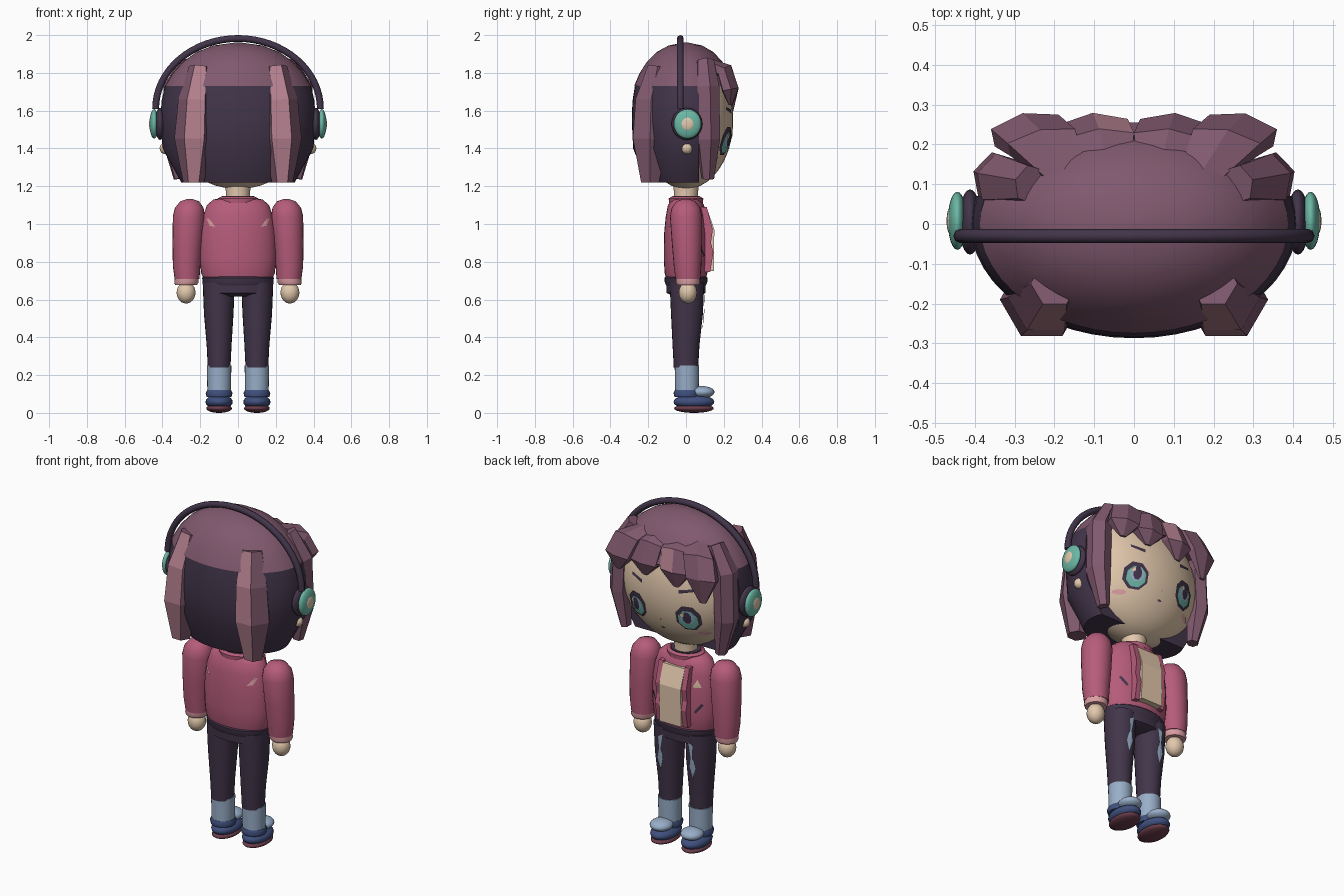
import bpy, bmesh, math
from mathutils import Vector, Matrix
from mathutils.bvhtree import BVHTree

if "Cube" in bpy.data.objects:
    bpy.data.objects.remove(bpy.data.objects["Cube"])


def material(name, code):
    srgb = [int(code[i:i + 2], 16) / 255 for i in (0, 2, 4)]
    col = [c / 12.92 if c < 0.04 else ((c + 0.055) / 1.055) ** 2.4 for c in srgb] + [1]
    m = bpy.data.materials.new(name)
    m.use_nodes = True
    m.diffuse_color = col
    m.node_tree.nodes["Principled BSDF"].inputs["Base Color"].default_value = col
    return m


SKIN = material("skin", "E2C8AC")
HAIR = material("plum hair", "80596E")
SHINE = material("hair highlight", "B4808E")
DARK = material("dark plum", "42354A")
PINK = material("jacket pink", "B65C7A")
PALE = material("cuff pink", "DCA0A4")
TEAL = material("teal", "6CB8A6")
BLUE = material("pale blue", "98AEC8")
NAVY = material("navy", "40507E")
MAROON = material("sole maroon", "6A3C4A")


def finish(name, bm, mats, smooth=None):
    bmesh.ops.recalc_face_normals(bm, faces=bm.faces)
    me = bpy.data.meshes.new(name)
    bm.to_mesh(me)
    bm.free()
    ob = bpy.data.objects.new(name, me)
    bpy.context.collection.objects.link(ob)
    for m in mats:
        me.materials.append(m)
    if smooth:
        bpy.ops.object.select_all(action='DESELECT')
        ob.select_set(True)
        bpy.context.view_layer.objects.active = ob
        bpy.ops.object.shade_smooth_by_angle(angle=math.radians(smooth))
    return ob


def skin_rings(bm, rings):
    """Bridge closed rings of points and cap both ends."""
    vs = [[bm.verts.new(p) for p in r] for r in rings]
    n = len(vs[0])
    for a, b in zip(vs, vs[1:]):
        for i in range(n):
            bm.faces.new((a[i], a[(i + 1) % n], b[(i + 1) % n], b[i]))
    bm.faces.new(vs[0])
    bm.faces.new(vs[-1])


def lathe(name, prof, mat, sy=1, seg=32, cuts=(), front=None):
    """Profile of (radius, z, centre x, centre y), flattened in y by sy."""
    bm = bmesh.new()
    rings = []
    for r, z, *c in prof:
        cx, cy = c or (0, 0)
        ring = []
        for i in range(seg):
            t = 2 * math.pi * i / seg
            k = front if front and math.sin(t) > 0 else sy
            ring.append((cx + r * math.cos(t), cy + r * k * math.sin(t), z))
        rings.append(ring)
    skin_rings(bm, rings)
    for co, no in cuts:
        res = bmesh.ops.bisect_plane(bm, geom=bm.verts[:] + bm.edges[:] + bm.faces[:],
                                     plane_co=co, plane_no=no, clear_outer=True)
        edges = [e for e in res["geom_cut"] if isinstance(e, bmesh.types.BMEdge)]
        bmesh.ops.contextual_create(bm, geom=edges)
    return finish(name, bm, [mat], 40)


def ball(name, loc, rad, mat, seg=24):
    bm = bmesh.new()
    bmesh.ops.create_uvsphere(bm, u_segments=seg, v_segments=seg // 2, radius=1,
                              matrix=Matrix.Translation(loc) @ Matrix.Diagonal((*rad, 1)))
    return finish(name, bm, [mat], 60)


def lock(name, path, out, thick=1, shine=None):
    """Six-sided tapered strand; path points are (x, y, z, radius)."""
    bm = bmesh.new()
    out = Vector(out).normalized()
    side = Vector((0, 0, 1)).cross(out)
    pts = [Vector(p[:3]) for p in path]
    rings = []
    for i, p in enumerate(pts):
        tan = (pts[min(i + 1, len(pts) - 1)] - pts[max(i - 1, 0)]).normalized()
        nrm = side.cross(tan).normalized()
        if nrm.dot(out) + nrm.z < 0:
            nrm.negate()
        r = path[i][3]
        rings.append([p + r * (nrm * thick * math.cos(k * math.pi / 3) +
                               side * math.sin(k * math.pi / 3)) for k in range(6)])
    skin_rings(bm, rings)
    ob = finish(name, bm, [HAIR, SHINE])
    if shine:
        d = Vector(shine).normalized()
        for f in ob.data.polygons:
            f.material_index = int(f.normal.dot(d) > 0.88)
    return ob


def decal(name, target, poly, mat, off=0.005, facing=1):
    """Thin painted shape given in (x, z), laid on the target along y."""
    me = target.data
    tree = BVHTree.FromPolygons([v.co for v in me.vertices], [p.vertices[:] for p in me.polygons])
    bm = bmesh.new()

    def put(x, z):
        hit = tree.ray_cast(Vector((x, facing * 2, z)), Vector((0, -facing, 0)))[0]
        return bm.verts.new((x, (hit.y if hit else 0) + facing * off, z))
    n = len(poly)
    mid = put(sum(p[0] for p in poly) / n, sum(p[1] for p in poly) / n)
    rim = [put(*p) for p in poly]
    for i in range(n):
        bm.faces.new((mid, rim[i], rim[(i + 1) % n]))
    ob = finish(name, bm, [mat])
    if sum(p.normal.y for p in ob.data.polygons) * facing < 0:
        ob.data.flip_normals()
    return ob


def oval(cx, cz, rx, rz, n=8):
    return [(cx + rx * math.cos((i + .5) * 2 * math.pi / n),
             cz + rz * math.sin((i + .5) * 2 * math.pi / n)) for i in range(n)]


def slab(name, prof, x0, x1, mat):
    """Profile in (y, z) extruded along x."""
    bm = bmesh.new()
    skin_rings(bm, [[(x, y, z) for y, z in prof] for x in (x0, x1)])
    return finish(name, bm, [mat])


# Head and hair shell
face = ball("face", (0, 0, 1.55), (0.38, 0.25, 0.365), SKIN, 40)
dome = [(0.30, 1.22), (0.40, 1.40), (0.41, 1.55), (0.405, 1.65), (0.387, 1.73), (0.345, 1.8),
        (0.29, 1.86), (0.22, 1.91), (0.13, 1.945), (0.02, 1.96)]
lathe("hair_cap", dome[4:], HAIR, 0.71, 48, front=0.66)
lathe("back_hair", dome[:5], DARK, 0.70, 48, [((0, 0.07, 0), (0, 1, 0))])

# Fringe strands
for i, (x, tip, shine) in enumerate([(-0.27, 1.57, None), (-0.10, 1.62, (0.5, 0.8, 0.5)),
                                     (0.10, 1.64, None), (0.27, 1.63, (-0.5, 0.8, 0.5))]):
    lock("fringe_%d" % i, [(x * .62, 0.12, 1.85, 0.06), (x * .85, 0.205, 1.81, 0.10),
                           (x, 0.235, 1.71, 0.10), (x * 1.02, 0.235, tip, 0.02)],
         (x * .8, 1, 0), 0.45, shine)

# Side and back strands, ears, headphones
for s, side in ((-1, "left"), (1, "right")):
    lock(side + "_back_strand", [(s * .20, -.15, 1.83, .06), (s * .222, -.185, 1.65, .095),
                                 (s * .232, -.19, 1.45, .105), (s * .235, -.19, 1.22, .055)],
         (s * .5, -.87, 0), 1, (0, -1, 0))
    lock(side + "_side_strand", [(s * .26, .10, 1.86, .05), (s * .335, .11, 1.72, .07),
                                 (s * .345, .115, 1.45, .068), (s * .31, .115, 1.24, .035)],
         (s, .3, 0), 0.9)
    ball(side + "_ear", (s * .385, .005, 1.40), (.03, .03, .03), SKIN, 16)
    ball(side + "_ear_cushion", (s * .412, .005, 1.53), (.028, .082, .085), DARK)
    ball(side + "_ear_cup", (s * .444, .008, 1.53), (.024, .073, .078), TEAL)
    ball(side + "_ear_disc", (s * .460, .008, 1.53), (.011, .036, .038), SKIN)

bm = bmesh.new()
rings = []
for i in range(33):
    t = math.pi * i / 32
    c, d = Vector((.436 * math.cos(t), -.03, 1.61 + .372 * math.sin(t))), Vector((math.cos(t), 0, math.sin(t)))
    rings.append([c + .018 * (d * math.cos(a) + Vector((0, math.sin(a), 0)))
                  for a in [k * math.pi / 4 for k in range(8)]])
skin_rings(bm, rings)
finish("headband", bm, [DARK], 50)

# Face details
for s, side in ((-1, "left"), (1, "right")):
    x = s * .165
    decal(side + "_eye_rim", face, oval(x, 1.44, .072, .08), DARK, .006)
    decal(side + "_iris", face, oval(x, 1.432, .055, .06), TEAL, .010)
    decal(side + "_eye_light", face, oval(x, 1.445, .04, .042), BLUE, .013)
    decal(side + "_pupil", face, oval(x, 1.448, .024, .038), DARK, .016)
    decal(side + "_glint", face, oval(x + .025, 1.465, .012, .014, 6), SKIN, .019)
    decal(side + "_brow", face, [(s * .12, 1.585), (s * .20, 1.605), (s * .20, 1.62), (s * .12, 1.605)], DARK)
    decal(side + "_cheek", face, oval(s * .225, 1.345, .034, .014), PALE)
decal("nose", face, oval(0, 1.40, .008, .006, 6), PALE)
decal("mouth", face, oval(0, 1.345, .015, .006, 6), MAROON)

# Neck, torso and jacket opening
lathe("neck", [(.068, 1.08), (.062, 1.15), (.07, 1.23)], SKIN)
torso = lathe("torso", [(.178, .70), (.195, .74), (.203, .82), (.20, .95), (.185, 1.04), (.165, 1.10),
                        (.13, 1.13), (.09, 1.135)], PINK, .58)
lathe("collar", [(.105, 1.11), (.108, 1.135), (.09, 1.145), (.07, 1.13)], PINK, .85)
lathe("collar_lining", [(.085, 1.12), (.085, 1.147)], DARK, .85)
lathe("waistband", [(.17, .67), (.187, .69), (.19, .715), (.17, .73)], DARK, .60)
lathe("hips", [(.10, .615), (.178, .635), (.18, .69)], DARK, .58)
slab("shirt_panel", [(.07, .75), (.147, .75), (.15, .97), (.112, 1.08), (.05, 1.08)], -.07, .07, SKIN)
for s, side in ((-1, "left"), (1, "right")):
    slab(side + "_jacket_edge", [(.06, .745), (.128, .745), (.145, .85), (.132, .90), (.142, .97),
                                 (.11, 1.09), (.04, 1.09)], s * .07, s * .10, PINK)
    decal(side + "_pocket", torso, [(s * .12, .835), (s * .13, .825), (s * .165, .875), (s * .155, .885)], DARK)
    decal(side + "_back_patch", torso, [(s * .12, .985), (s * .15, .99), (s * .168, 1.03), (s * .155, 1.03)],
          PALE, .006, -1)
decal("chest_badge", torso, [(-.155, .975), (-.11, .975), (-.132, 1.02)], SKIN)

# Arms, legs and shoes
for s, side in ((-1, "left"), (1, "right")):
    lathe(side + "_sleeve", [(.066, .71, s * .27, .01), (.073, .78, s * .272, .008), (.08, .90, s * .267, .005),
                             (.085, 1.04, s * .26, 0), (.076, 1.085, s * .258, 0), (.05, 1.12, s * .256, 0),
                             (.015, 1.132, s * .256, 0)], PINK, 1, 24)
    lathe(side + "_cuff", [(.058, .678, s * .275, .01), (.064, .69, s * .273, .01),
                           (.062, .725, s * .271, .01)], PALE, 1, 24)
    ball(side + "_hand", (s * .275, .01, .637), (.05, .048, .058), SKIN)
    leg = lathe(side + "_leg", [(.06, .24, s * .10, 0), (.066, .36, s * .10, 0), (.078, .52, s * .102, .005),
                                (.085, .69, s * .102, .005)], DARK, 1.08, 24)
    decal(side + "_jean_patch", leg, [(s * .08, .65), (s * .115, .63), (s * .11, .56), (s * .125, .50),
                                      (s * .105, .43), (s * .085, .50), (s * .095, .56)], BLUE, .008)
    lathe(side + "_sock", [(.062, .10, s * .10, .005), (.065, .25, s * .10, .005)], BLUE, 1, 24)
    lathe(side + "_ankle_ring", [(.066, .085, s * .10, .005), (.071, .105, s * .10, .005),
                                 (.064, .12, s * .10, .005)], NAVY, 1, 24)
    ball(side + "_shoe_tongue", (s * .10, .085, .11), (.062, .066, .032), BLUE)
    ball(side + "_shoe", (s * .10, .042, .058), (.072, .108, .04), NAVY)
    ball(side + "_sole", (s * .10, .042, .024), (.068, .105, .024), MAROON)
